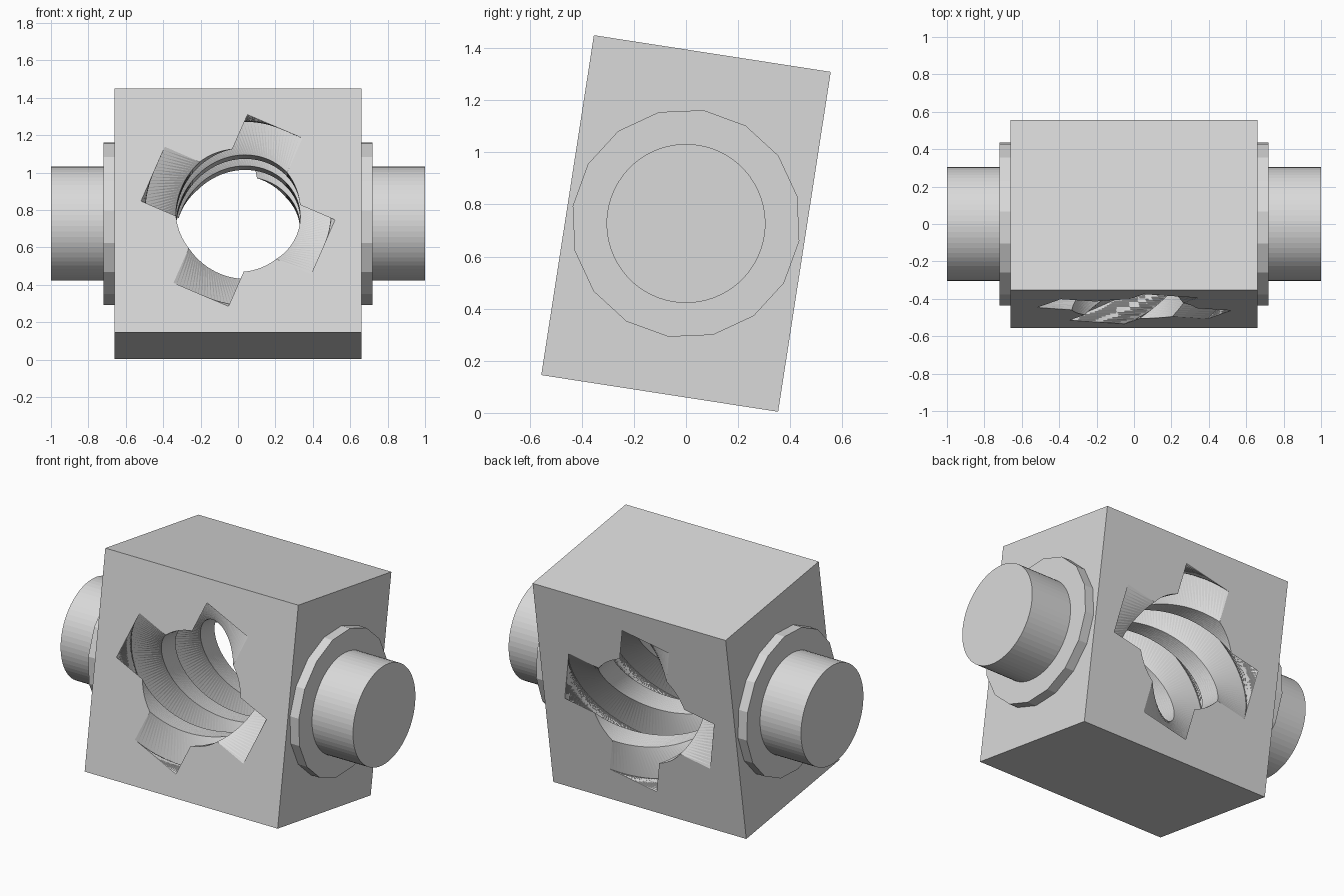
import bpy, bmesh
from math import sin, cos, pi, radians, sqrt, asin
from mathutils import Matrix, Vector

cube = bpy.data.objects.get("Cube")
if cube:
    bpy.data.objects.remove(cube, do_unlink=True)

HALF = 0.66          # half width and half height of the block
DEPTH = 0.46         # half depth of the block
BORE, REACH, SLOT = 0.333, 0.496, 0.16
START, TWIST = radians(66.5), radians(214.5)
SLICES = 100
TILT = Matrix.Translation((0, 0, 0.727)) @ Matrix.Rotation(radians(-8.8), 4, 'X')

grey = bpy.data.materials.new("light_grey")
grey.use_nodes = True
colour = (0.7, 0.7, 0.7, 1)
grey.diffuse_color = colour
grey.node_tree.nodes["Principled BSDF"].inputs["Base Color"].default_value = colour


def finish(bm, name):
    bmesh.ops.recalc_face_normals(bm, faces=bm.faces)
    mesh = bpy.data.meshes.new(name)
    bm.to_mesh(mesh)
    bm.free()
    mesh.materials.append(grey)
    obj = bpy.data.objects.new(name, mesh)
    obj.matrix_world = TILT
    bpy.context.collection.objects.link(obj)
    return obj


def bore_profile():
    """Round bore with four square slots, as 2D points."""
    points = []
    edge = asin(SLOT / BORE)
    inner = sqrt(BORE ** 2 - SLOT ** 2)
    for k in range(4):
        turn = Matrix.Rotation(k * pi / 2, 2)
        for p in ((inner, -SLOT), (REACH, -SLOT), (REACH, 0), (REACH, SLOT)):
            points.append(turn @ Vector(p))
        arc = pi / 2 - 2 * edge
        for i in range(8):
            a = k * pi / 2 + edge + arc * i / 8
            points.append(Vector((BORE * cos(a), BORE * sin(a))))
    return points


# Block with the twisted slotted bore running front to back
bm = bmesh.new()
profile = bore_profile()
rings = []
for s in range(SLICES + 1):
    t = s / SLICES
    turn = Matrix.Rotation(START + TWIST * t, 2)
    ring = []
    for p in profile:
        q = turn @ p
        ring.append(bm.verts.new((q.x, DEPTH * (2 * t - 1), q.y)))
    rings.append(ring)
n = len(profile)
for a, b in zip(rings, rings[1:]):
    for i in range(n):
        j = (i + 1) % n
        bm.faces.new((a[i], a[j], b[j]))
        bm.faces.new((a[i], b[j], b[i]))

corners = []
for y, ring in ((-DEPTH, rings[0]), (DEPTH, rings[-1])):
    square = [bm.verts.new((x * HALF, y, z * HALF))
              for x, z in ((-1, -1), (1, -1), (1, 1), (-1, 1))]
    edges = [bm.edges.new((square[i], square[(i + 1) % 4])) for i in range(4)]
    edges += [bm.edges.get((ring[i], ring[(i + 1) % n])) for i in range(n)]
    bmesh.ops.triangle_fill(bm, use_beauty=True, edges=edges,
                            normal=(0, 1 if y > 0 else -1, 0))
    corners.append(square)
front, back = corners
for i in range(4):
    j = (i + 1) % 4
    bm.faces.new((front[i], front[j], back[j], back[i]))
finish(bm, "block")


def round_part(name, radius, sides, x0, x1):
    bm = bmesh.new()
    bmesh.ops.create_cone(bm, cap_ends=True, segments=sides, radius1=radius,
                          radius2=radius, depth=abs(x1 - x0))
    bm.transform(Matrix.Translation(((x0 + x1) / 2, 0, 0))
                 @ Matrix.Rotation(pi / 2, 4, 'Y'))
    return finish(bm, name)


# Collar and shaft on each side
for side, s in (("left", 1), ("right", -1)):
    round_part(side + "_collar", 0.44, 16, s * 0.65, s * 0.72)
    round_part(side + "_shaft", 0.305, 64, s * 0.70, s * 1.0)
